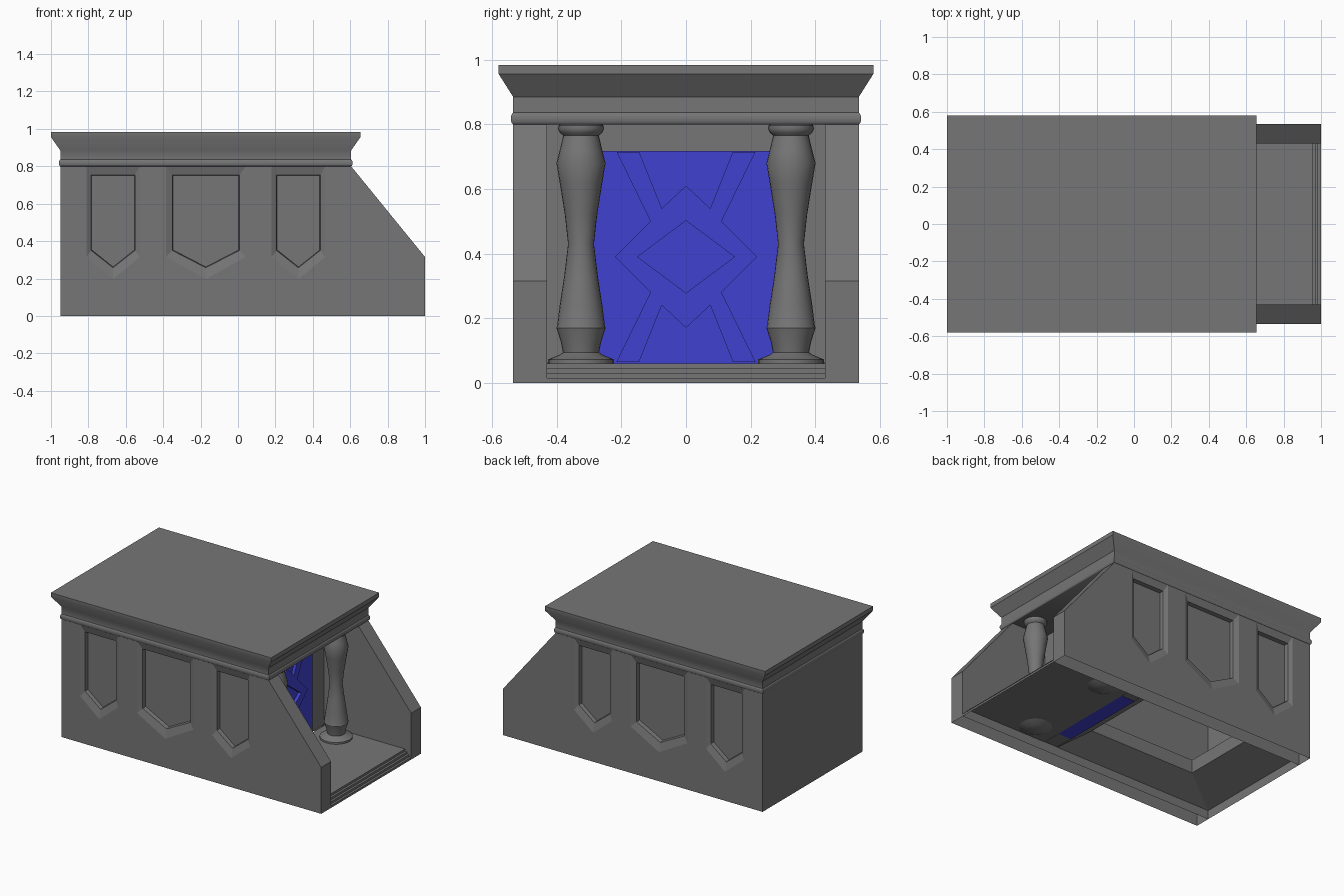
import bpy, bmesh, math
from mathutils import Vector

if "Cube" in bpy.data.objects:
    bpy.data.objects.remove(bpy.data.objects["Cube"])


def material(name, rgb):
    m = bpy.data.materials.new(name)
    m.diffuse_color = (*rgb, 1)
    m.use_nodes = True
    m.node_tree.nodes["Principled BSDF"].inputs["Base Color"].default_value = m.diffuse_color
    return m


blue = material("blue_door", (0.053, 0.053, 0.64))
stone = material("dark_stone", (0.18, 0.18, 0.18))


def finish(bm, name, mat=stone, mirror=False, smooth=False):
    bmesh.ops.recalc_face_normals(bm, faces=bm.faces)
    me = bpy.data.meshes.new(name)
    bm.to_mesh(me)
    bm.free()
    ob = bpy.data.objects.new(name, me)
    bpy.context.collection.objects.link(ob)
    me.materials.append(mat)
    if mirror:
        ob.modifiers.new("mirror", 'MIRROR').use_axis = (False, True, False)
    if smooth:
        bpy.context.view_layer.objects.active = ob
        ob.select_set(True)
        bpy.ops.object.shade_smooth_by_angle(angle=math.radians(35))
        ob.select_set(False)
    return ob


def loop(bm, pts):
    vs = [bm.verts.new(p) for p in pts]
    es = [bm.edges.new((vs[i], vs[(i + 1) % len(vs)])) for i in range(len(vs))]
    return vs, es


def bridge(bm, a, b):
    for i in range(len(a)):
        j = (i + 1) % len(a)
        bm.faces.new((a[i], a[j], b[j], b[i]))


def rect(x0, x1, y, z):
    return [(x0, -y, z), (x1, -y, z), (x1, y, z), (x0, y, z)]


def box(name, x0, x1, y, z0, z1, mat=stone):
    bm = bmesh.new()
    a, b = [[bm.verts.new(p) for p in rect(x0, x1, y, z)] for z in (z0, z1)]
    bridge(bm, a, b)
    bm.faces.new(a)
    bm.faces.new(b)
    return finish(bm, name, mat)


# Side walls with pointed, stepped recessed panels
Y, YI, DOOR = -0.535, -0.43, 0.35
outline = [(-.95, 0), (1, 0), (1, .315), (.605, .8), (.605, .83), (-.95, .83)]
bm = bmesh.new()
ov, edges = loop(bm, [(x, Y, z) for x, z in outline])


def pointed(cx, w, top, low, tip, y):
    return [(cx - w, y, top), (cx - w, y, low), (cx, y, tip), (cx + w, y, low), (cx + w, y, top)]


panels = []
for cx, w, b in ((-.668, .143, .026), (-.172, .213, .034), (.323, .143, .026)):
    v, e = loop(bm, pointed(cx, w, .80, .315, .197, Y))
    edges = edges + e
    panels.append((cx, w - b, v))
bmesh.ops.triangle_fill(bm, use_beauty=True, edges=edges, normal=Vector((0, -1, 0)))
for cx, w, v in panels:
    mid = [bm.verts.new(p) for p in pointed(cx, w, .753, .35, .258, Y + .014)]
    deep = [bm.verts.new(p) for p in pointed(cx, w - .003, .75, .353, .262, Y + .042)]
    bridge(bm, v, mid)
    bridge(bm, mid, deep)
    bm.faces.new(deep)
inner = [bm.verts.new((x, YI, z)) for x, z in outline]
for i in (1, 2, 3):
    bm.faces.new((ov[i], ov[i + 1], inner[i + 1], inner[i]))
bm.faces.new(inner)
finish(bm, "side_walls", mirror=True)

# Plain back wall
bm = bmesh.new()
bm.faces.new([bm.verts.new((-.95, y, z)) for y, z in ((Y, 0), (Y, .83), (-Y, .83), (-Y, 0))])
finish(bm, "back_wall")

# Roof slab with rounded bead and flared cornice
bm = bmesh.new()
bead = [(.007 * math.sin(t * math.pi / 6), .818 - .018 * math.cos(t * math.pi / 6)) for t in range(7)]
prev = None
for o, z in bead + [(0, .885), (.045, .956), (.045, .984)]:
    ring = [bm.verts.new(p) for p in rect(-.95 - o * 1.11, .605 + o * 1.11, .535 + o, z)]
    if prev:
        bridge(bm, prev, ring)
    else:
        bm.faces.new(ring)
    prev = ring
bm.faces.new(prev)
finish(bm, "roof", smooth=True)

# Porch floor with shallow front steps
bm = bmesh.new()
steps = [(.35, .06), (.955, .06), (.955, .045), (.97, .045), (.97, .03),
         (.985, .03), (.985, .015), (1, .015), (1, 0)]
rows = [[bm.verts.new((x, y, z)) for y in (YI, -YI)] for x, z in steps]
for a, b in zip(rows, rows[1:]):
    bm.faces.new((a[0], b[0], b[1], a[1]))
finish(bm, "porch_floor")

# Underside: sloping ledge around an opening into the hollow chamber
bm = bmesh.new()
rings = [[bm.verts.new(p) for p in rect(*r)] for r in
         ((-.95, .25, .43, .06), (-.68, .115, .26, .15), (-.68, .115, .26, .24))]
bridge(bm, rings[0], rings[1])
bridge(bm, rings[1], rings[2])
finish(bm, "underside_ledge")

# Door wall and blue door
box("door_wall", .25, .345, .43, .062, .82)
box("door", .248, DOOR, .30, .06, .718, blue)

# Raised door lattice: crossed bars around a diamond opening
right = [(.145, .715), (.215, .715), (.11, .5), (.22, .39), (.11, .28), (.215, .065),
         (.145, .065), (.075, .24)]
shape = [(0, .61), (.075, .54)] + right + [(0, .17)] + \
        [(-y, z) for y, z in reversed(right)] + [(-.075, .54)]
diamond = [(0, .502), (.15, .39), (0, .278), (-.15, .39)]
bm = bmesh.new()
front_edges = []
for pts in (shape, diamond):
    f, e = loop(bm, [(DOOR + .02, y, z) for y, z in pts])
    front_edges += e
    bridge(bm, f, [bm.verts.new((DOOR, y, z)) for y, z in pts])
bmesh.ops.triangle_fill(bm, use_beauty=True, edges=front_edges, normal=Vector((1, 0, 0)))
finish(bm, "door_lattice", blue)

# Turned columns
profile = [(0, .03), (.06, .04), (.102, .06), (.102, .072), (.066, .087),
           (.056, .094), (.062, .125), (.076, .17), (.074, .176), (.066, .24), (.052, .33),
           (.040, .43), (.050, .52), (.066, .62), (.076, .68), (.066, .72), (.055, .765),
           (.066, .775), (.071, .785), (.07, .796), (.062, .803), (0, .803)]
bm = bmesh.new()
pv = [bm.verts.new((.51 + r, -.325, z)) for r, z in profile]
pe = [bm.edges.new(p) for p in zip(pv, pv[1:])]
bmesh.ops.spin(bm, geom=pv + pe, cent=(.51, -.325, 0), axis=(0, 0, 1),
               angle=math.tau, steps=24, use_merge=True)
bmesh.ops.remove_doubles(bm, verts=bm.verts, dist=1e-4)
finish(bm, "columns", mirror=True, smooth=True)
